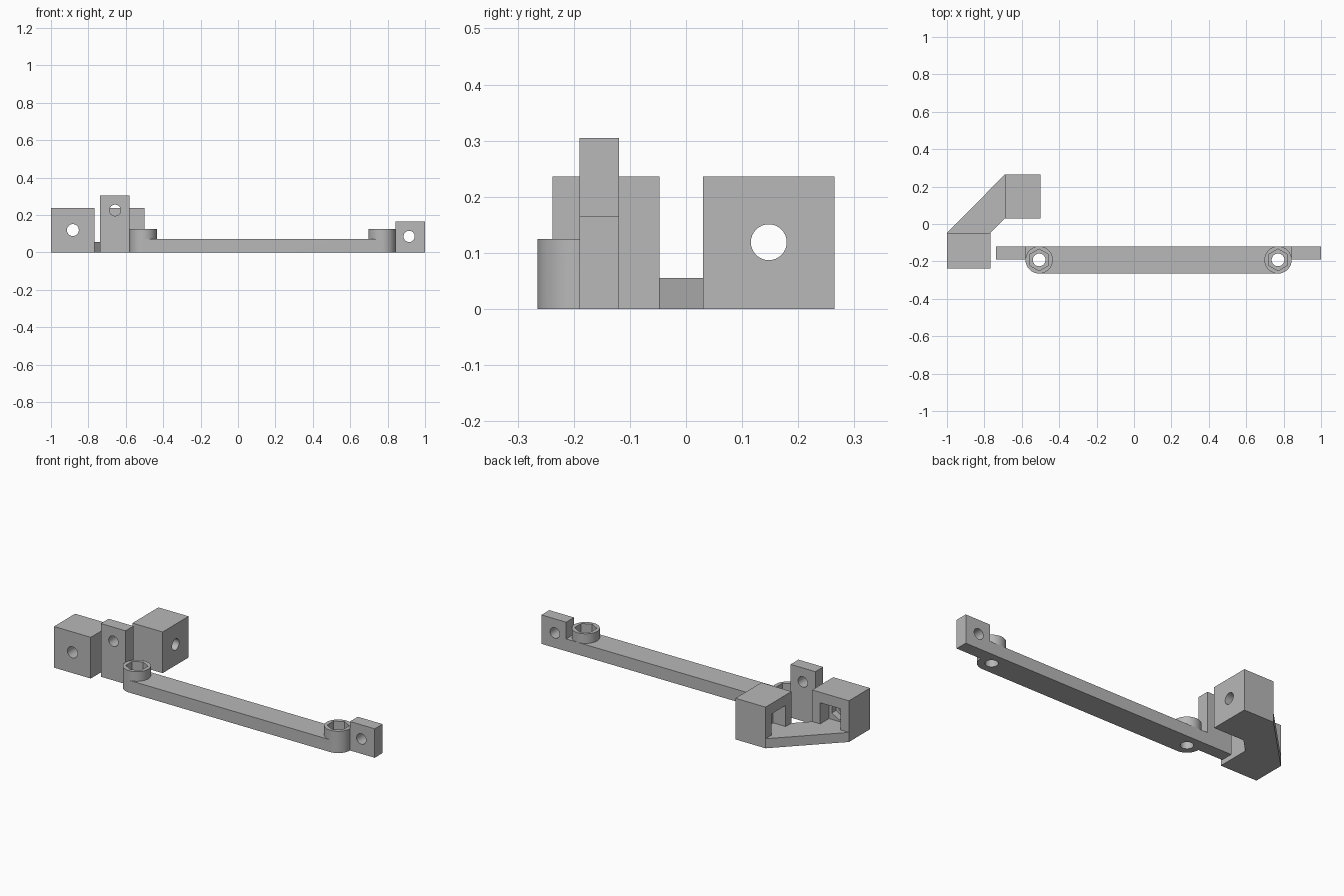
import bpy, bmesh, math
from mathutils import Matrix, Vector

cube = bpy.data.objects.get("Cube")
if cube:
    bpy.data.objects.remove(cube, do_unlink=True)

grey = bpy.data.materials.new("plain_grey")
grey.use_nodes = True
COLOUR = (0.48, 0.48, 0.48, 1)
grey.diffuse_color = COLOUR
grey.node_tree.nodes["Principled BSDF"].inputs["Base Color"].default_value = COLOUR


def finish(name, bm):
    bmesh.ops.recalc_face_normals(bm, faces=bm.faces)
    mesh = bpy.data.meshes.new(name)
    bm.to_mesh(mesh)
    bm.free()
    mesh.materials.append(grey)
    obj = bpy.data.objects.new(name, mesh)
    bpy.context.collection.objects.link(obj)
    return obj


def prism(name, points, z0, z1):
    """Extrude a plan outline from z0 up to z1."""
    bm = bmesh.new()
    face = bm.faces.new([bm.verts.new((x, y, z0)) for x, y in points])
    top = bmesh.ops.extrude_face_region(bm, geom=[face])["geom"]
    verts = [v for v in top if isinstance(v, bmesh.types.BMVert)]
    bmesh.ops.translate(bm, verts=verts, vec=(0, 0, z1 - z0))
    return finish(name, bm)


def box(name, x0, x1, y0, y1, z0, z1):
    return prism(name, [(x0, y0), (x1, y0), (x1, y1), (x0, y1)], z0, z1)


def rod(name, centre, radius, length, axis="Z", sides=32):
    """Cylinder or hexagonal rod centred on a point."""
    turn = {"X": Matrix.Rotation(math.pi / 2, 4, "Y"),
            "Y": Matrix.Rotation(math.pi / 2, 4, "X"),
            "Z": Matrix()}[axis]
    bm = bmesh.new()
    bmesh.ops.create_cone(bm, cap_ends=True, segments=sides, radius1=radius,
                          radius2=radius, depth=length,
                          matrix=Matrix.Translation(Vector(centre)) @ turn)
    return finish(name, bm)


def combine(obj, others, operation):
    """Apply a boolean with each helper, then remove the helper."""
    for other in others:
        mod = obj.modifiers.new("boolean", "BOOLEAN")
        mod.operation, mod.solver, mod.object = operation, "EXACT", other
        bpy.context.view_layer.update()
        graph = bpy.context.evaluated_depsgraph_get()
        mesh = bpy.data.meshes.new_from_object(obj.evaluated_get(graph))
        obj.modifiers.clear()
        obj.data = mesh
        bpy.data.objects.remove(other, do_unlink=True)


# Long strap: flat bar, raised bosses and end tabs
R, YC, BACK = 0.073, -0.192, -0.119
BOSSES = (-0.507, 0.77)
left, right = BOSSES


def arc(cx, start):
    return [(cx + R * math.cos(math.radians(start + a)),
             YC + R * math.sin(math.radians(start + a)))
            for a in range(0, 91, 10)]


outline = [(left - R, BACK)] + arc(left, 180) + arc(right, 270) + [(right + R, BACK)]
strap = prism("strap", outline, 0, 0.07)
combine(strap, [rod("boss", (x, YC, 0.0625), R, 0.125, sides=36) for x in BOSSES]
        + [box("left_tab", -0.737, left - R, -0.19, BACK, 0, 0.305),
           box("right_tab", right + R, 1.0, -0.19, BACK, 0, 0.166)], "UNION")

# Nut recesses, bolt holes and tab holes
cuts = []
for x in BOSSES:
    cuts.append(rod("nut_cut", (x, YC, 0.12), 0.058, 0.12, sides=6))
    cuts.append(rod("bolt_cut", (x, YC, 0.1), 0.034, 0.4))
for x, z in ((-0.657, 0.225), (0.915, 0.085)):
    cuts.append(rod("tab_cut", (x, -0.155, z), 0.03, 0.2, "Y"))
combine(strap, cuts, "DIFFERENCE")

# Corner bracket: two blocks joined by a low diagonal web
H, WEB, HOLE_Z = 0.236, 0.055, 0.119
web = [(-1, -0.047), (-0.767, -0.047), (-0.69, 0.03), (-0.69, 0.265)]
bracket = prism("corner_bracket", web, 0, WEB)
combine(bracket, [box("front_block", -1, -0.767, -0.238, -0.047, 0, H),
                  box("back_block", -0.69, -0.499, 0.03, 0.265, 0, H)], "UNION")

# Square slots facing the web, with hexagonal seats and through holes
FX, BY, W, TOP = -0.883, 0.1475, 0.065, 0.176
combine(bracket, [
    box("front_slot", FX - W, FX + W, -0.127, -0.03, WEB, TOP),
    box("back_slot", -0.71, -0.61, BY - W, BY + W, WEB, TOP),
    rod("front_seat", (FX, -0.13, HOLE_Z), 0.055, 0.07, "Y", 6),
    rod("back_seat", (-0.607, BY, HOLE_Z), 0.055, 0.07, "X", 6),
    rod("front_hole", (FX, -0.15, HOLE_Z), 0.032, 0.3, "Y"),
    rod("back_hole", (-0.6, BY, HOLE_Z), 0.032, 0.3, "X"),
], "DIFFERENCE")

# Smooth the round surfaces and keep the corners sharp
for obj in (strap, bracket):
    bpy.ops.object.select_all(action="DESELECT")
    obj.select_set(True)
    bpy.context.view_layer.objects.active = obj
    bpy.ops.object.shade_smooth_by_angle(angle=math.radians(30))
